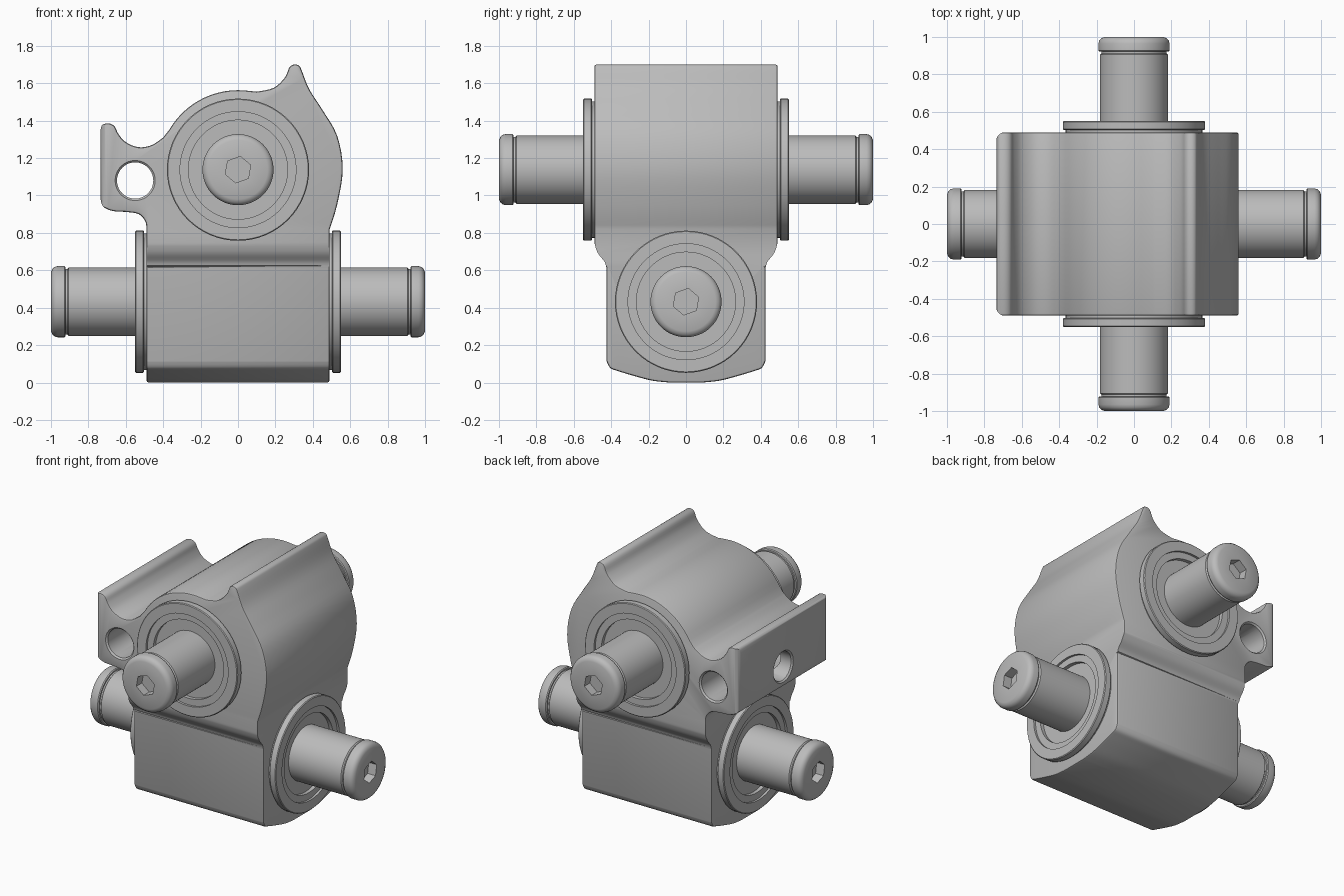
import bpy, bmesh
from math import pi, sin, cos, radians
from mathutils import Vector, Matrix

cube = bpy.data.objects.get("Cube")
if cube:
    bpy.data.objects.remove(cube, do_unlink=True)

steel = bpy.data.materials.new("grey steel")
steel.use_nodes = True
grey = (0.5, 0.5, 0.5, 1)
steel.diffuse_color = grey
steel.node_tree.nodes["Principled BSDF"].inputs["Base Color"].default_value = grey


def finish(name, bm):
    """Turn a bmesh into a named object."""
    bmesh.ops.remove_doubles(bm, verts=bm.verts, dist=1e-5)
    bmesh.ops.recalc_face_normals(bm, faces=bm.faces)
    mesh = bpy.data.meshes.new(name)
    bm.to_mesh(mesh)
    bm.free()
    mesh.materials.append(steel)
    obj = bpy.data.objects.new(name, mesh)
    bpy.context.collection.objects.link(obj)
    return obj


def select(obj):
    bpy.ops.object.select_all(action='DESELECT')
    obj.select_set(True)
    bpy.context.view_layer.objects.active = obj


def smooth_shade(obj):
    select(obj)
    bpy.ops.object.shade_smooth_by_angle(angle=radians(32))


def curve(points, steps=4):
    """Smooth curve through the given points."""
    p = [Vector(q) for q in points]
    p = [p[0]] + p + [p[-1]]
    out = []
    for a, b, c, d in zip(p, p[1:], p[2:], p[3:]):
        for i in range(steps):
            t = i / steps
            out.append((2 * b + (c - a) * t + (2 * a - 5 * b + 4 * c - d) * t ** 2
                        + (3 * b - a - 3 * c + d) * t ** 3) / 2)
    return [tuple(q) for q in out + [p[-1]]]


def prism(name, points, place, low, high, bevel=0):
    """Extrude a closed outline; place(u, v, w) gives the position."""
    bm = bmesh.new()
    caps = [bm.faces.new([bm.verts.new(place(u, v, w)) for u, v in points])
            for w in (low, high)]
    rim = [e for f in caps for e in f.edges]
    a, b = (list(f.verts) for f in caps)
    for i in range(len(a)):
        bm.faces.new((a[i - 1], a[i], b[i], b[i - 1]))
    bmesh.ops.recalc_face_normals(bm, faces=bm.faces)
    if bevel:
        bmesh.ops.bevel(bm, geom=rim, offset=bevel, segments=2, profile=0.5,
                        affect='EDGES', clamp_overlap=False)
    return finish(name, bm)


def lathe(name, profile, sides=64):
    """Revolve (radius, distance) points about the local z axis."""
    bm = bmesh.new()
    verts = [bm.verts.new((r, 0, d)) for r, d in profile]
    edges = [bm.edges.new(pair) for pair in zip(verts, verts[1:])]
    bmesh.ops.spin(bm, geom=verts + edges, axis=(0, 0, 1), cent=(0, 0, 0),
                   angle=2 * pi, steps=sides, use_merge=True)
    return finish(name, bm)


def aim(obj, turn, location):
    """Point local z at the front, then turn about the vertical."""
    obj.rotation_euler = (pi / 2, 0, radians(turn))
    obj.location = location


def boolean(obj, cutter, operation):
    select(obj)
    mod = obj.modifiers.new("cut", 'BOOLEAN')
    mod.object, mod.operation, mod.solver = cutter, operation, 'EXACT'
    bpy.context.view_layer.update()
    bpy.ops.object.modifier_apply(modifier=mod.name)
    bpy.data.objects.remove(cutter, do_unlink=True)


# Housing: front outline with cam bulge, horn, round crown and lug
bulge = curve([(.49, .82), (.53, .95), (.56, 1.14), (.53, 1.32), (.45, 1.46),
               (.38, 1.57), (.34, 1.67), (.325, 1.695), (.30, 1.7), (.275, 1.685),
               (.25, 1.63), (.19, 1.575), (.1, 1.555)])
crown = [(.425 * cos(radians(a)), 1.138 + .425 * sin(radians(a)))
         for a in range(85, 151, 5)]
lug = curve([(-.40, 1.31), (-.46, 1.27), (-.53, 1.258), (-.6, 1.285), (-.64, 1.33),
             (-.66, 1.37), (-.69, 1.385), (-.725, 1.378), (-.735, 1.35)])
lug += curve([(-.735, .98), (-.72, .94), (-.67, .917), (-.6, .912), (-.53, .9),
              (-.495, .86), (-.49, .82)])
housing = prism("housing", [(-.49, -.1), (.49, -.1)] + bulge + crown + lug,
                lambda u, v, w: (u, w, v), -.49, .49, .012)

# Side outline: narrow lower block flaring into the wide upper block
half = curve([(.09, 0), (.18, .01), (.27, .033), (.36, .06), (.405, .078), (.425, .115)])
half += curve([(.425, .61), (.435, .645), (.47, .69), (.488, .74), (.497, .8)])
half += [(.497, 1.8)]
outline = half + [(-y, z) for y, z in reversed(half)]
boolean(housing, prism("side_cutter", outline, lambda u, v, w: (w, u, v), -1, 1), 'INTERSECT')

# Plan outline: rounded outer corners of the lug
corner = [(-.687 - .05 * cos(radians(a)), .442 + .05 * sin(radians(a)))
          for a in range(0, 91, 15)] + [(-.66, .55), (.8, .55)]
outline = corner + [(x, -y) for x, y in reversed(corner)]
boolean(housing, prism("plan_cutter", outline, lambda u, v, w: (u, v, w), -.5, 2), 'INTERSECT')

# Soft edges round the ends of the lower block
bm = bmesh.new()
bm.from_mesh(housing.data)
ends = [e for e in bm.edges
        if all(abs(v.co.x) > .487 and v.co.z < .62 for v in e.verts)
        and len(e.link_faces) == 2 and e.calc_face_angle() > 1]
bmesh.ops.bevel(bm, geom=ends, offset=.012, segments=2, profile=.5,
                affect='EDGES', clamp_overlap=False)
bm.to_mesh(housing.data)
bm.free()

# Crossing bores in the lug, with chamfered mouths
long_bore = lathe("long_bore", [(0, -.5), (.117, -.5), (.097, -.48),
                                (.097, .48), (.117, .5), (0, .5)])
aim(long_bore, 0, (-.55, 0, 1.08))
boolean(housing, long_bore, 'DIFFERENCE')
side_bore = lathe("side_bore", [(0, .45), (.097, .45), (.097, .725), (.117, .745), (0, .745)])
aim(side_bore, -90, (0, 0, 1.08))
boolean(housing, side_bore, 'DIFFERENCE')
smooth_shade(housing)

# Pin: shaft, groove, rounded head and hexagonal socket
pin = lathe("front_pin", [(0, .4), (.183, .4), (.183, .905), (.175, .912), (.175, .922),
                          (.185, .922), (.19, .928), (.19, .965), (.186, .98),
                          (.176, .992), (.158, 1), (0, 1)])
bm = bmesh.new()
bmesh.ops.create_cone(bm, cap_ends=True, segments=6, radius1=.072, radius2=.072, depth=.12,
                      matrix=Matrix.Translation((0, 0, 1)) @ Matrix.Rotation(radians(-10), 4, 'Z'))
boolean(pin, finish("socket_cutter", bm), 'DIFFERENCE')
smooth_shade(pin)

# Bearing: neck, flange and stepped inner rings
bearing = lathe("front_bearing", [(0, .45), (.365, .45), (.365, .502), (.375, .502),
                                  (.38, .507), (.38, .545), (.375, .55), (.31, .55),
                                  (.31, .535), (.265, .535), (.265, .51), (0, .51)])
smooth_shade(bearing)

# Upper pair runs front to back, lower pair runs side to side
for part in (pin, bearing):
    kind = part.name.split("_")[1]
    aim(part, 0, (0, 0, 1.138))
    for side, turn, height in (("back", 180, 1.138), ("left", 90, .432), ("right", -90, .432)):
        copy = bpy.data.objects.new(side + "_" + kind, part.data)
        bpy.context.collection.objects.link(copy)
        aim(copy, turn, (0, 0, height))
